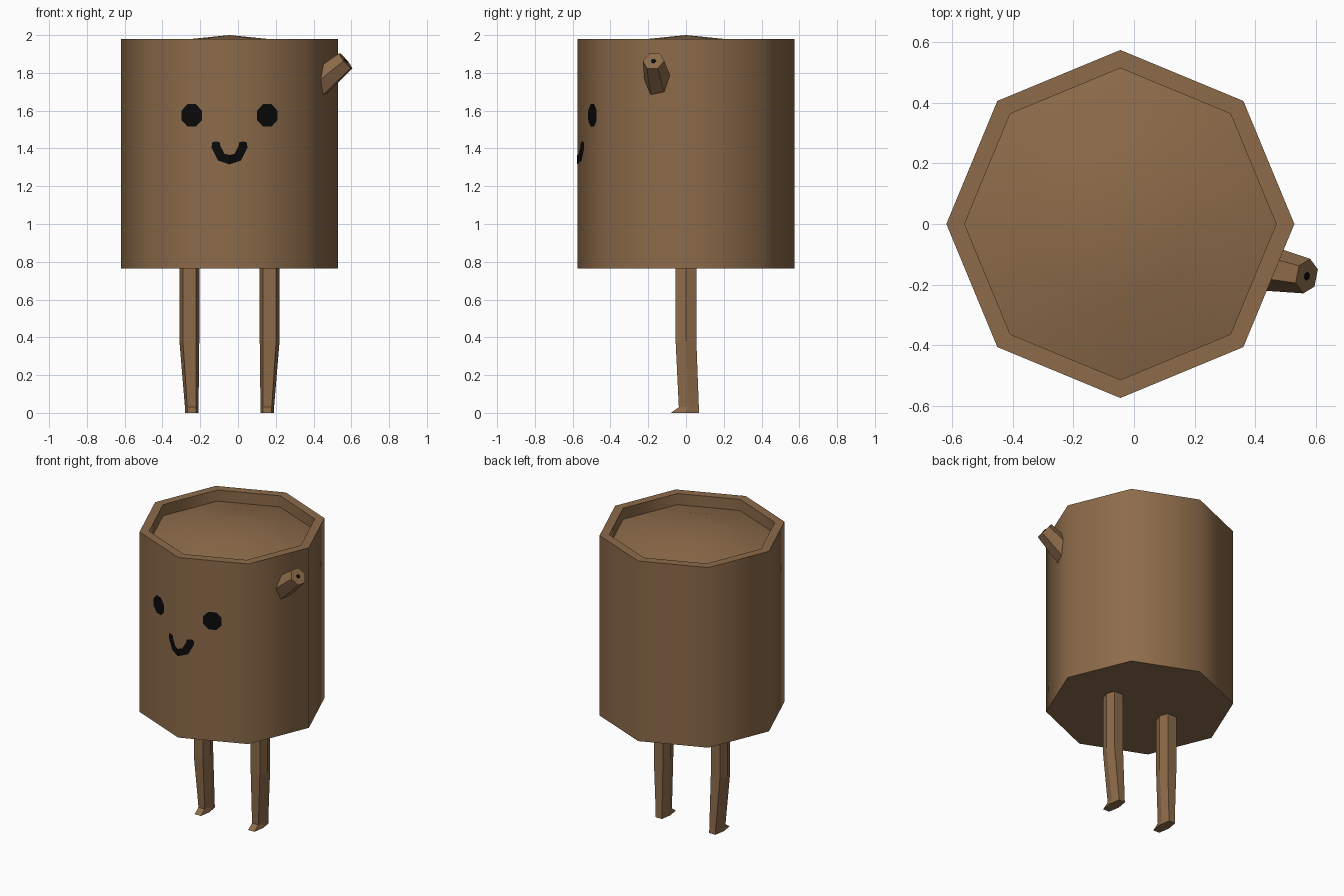
import bpy, bmesh, math
from mathutils import Vector

if "Cube" in bpy.data.objects:
    bpy.data.objects.remove(bpy.data.objects["Cube"])

CX = -0.045          # body axis
R = 0.574            # body radius (octagon corners)


def material(name, rgb):
    m = bpy.data.materials.new(name)
    m.diffuse_color = (*rgb, 1)
    m.use_nodes = True
    m.node_tree.nodes["Principled BSDF"].inputs["Base Color"].default_value = m.diffuse_color
    return m


BROWN = material("bark brown", (0.265, 0.147, 0.068))
BLACK = material("black", (0.003, 0.003, 0.003))


def make(name, bm, mat, smooth=None):
    me = bpy.data.meshes.new(name)
    bm.to_mesh(me)
    bm.free()
    me.materials.append(mat)
    if smooth:
        me.shade_smooth()
        me.set_sharp_from_angle(angle=math.radians(smooth))
    ob = bpy.data.objects.new(name, me)
    bpy.context.collection.objects.link(ob)
    return ob


def loft(rings, tip=None):
    """Skin a list of point rings, closing the ends (tip = end in a point)."""
    bm = bmesh.new()
    vs = [[bm.verts.new(p) for p in r] for r in rings]
    n = len(vs[0])
    for a, b in zip(vs, vs[1:]):
        for i in range(n):
            j = (i + 1) % n
            bm.faces.new((a[i], a[j], b[j], b[i]))
    bm.faces.new(vs[0][::-1])
    if tip:
        t = bm.verts.new(tip)
        for i in range(n):
            bm.faces.new((vs[-1][i], vs[-1][(i + 1) % n], t))
    else:
        bm.faces.new(vs[-1])
    bmesh.ops.recalc_face_normals(bm, faces=bm.faces)
    return bm


def octagon(r, z):
    return [(CX + r * math.cos(i * math.pi / 4), r * math.sin(i * math.pi / 4), z)
            for i in range(8)]


# Stump body with raised rim and domed, sunken top
body = [(R, 0.765), (R, 1.98), (0.514, 1.98), (0.514, 1.905), (0.26, 1.974)]
make("stump_body", loft([octagon(r, z) for r, z in body], (CX, 0, 2.0)), BROWN, 50)

# Legs: hexagonal, tapering below the knee, with a small toe
HEX = [(1, 0), (.65, 1), (-.65, 1), (-1, 0), (-.65, -1), (.65, -1)]
LEG = [(.2125, 0, .775, .0525, .055), (.2125, 0, .38, .0525, .055),
       (.2, .015, .03, .036, .053), (.2, -.005, 0, .036, .075)]
for side, s in (("left", -1), ("right", 1)):
    rings = [[(CX + s * (x + rx * u), y + ry * v, z) for u, v in HEX]
             for x, y, z, rx, ry in LEG]
    make(side + "_leg", loft(rings), BROWN)

# Cut branch stub on the right, with a dark core on its end
tip = Vector((0.57, -0.172, 1.863))
axis = Vector((0.75, -0.15, 0.62)).normalized()
side_v = axis.cross(Vector((0, 0, 1))).normalized()
up_v = side_v.cross(axis)


def branch_ring(d, r, n=6):
    c = tip + axis * d
    return [c + r * (math.cos(k * math.tau / n) * side_v + math.sin(k * math.tau / n) * up_v)
            for k in range(n)]


make("branch_stub", loft([branch_ring(-0.22, 0.08), branch_ring(0, 0.058)]), BROWN)
make("branch_core", loft([branch_ring(-0.001, 0.014), branch_ring(0.003, 0.014)]), BLACK)


# Painted face: flat shapes laid on the two front facets
def paint(name, polys, sides=(-1, 1)):
    bm = bmesh.new()
    for s in sides:
        for poly in polys:
            f = bm.faces.new([bm.verts.new((CX + s * x, -R - 0.004 + x * math.tan(math.pi / 8), z))
                              for x, z in poly])
            f.normal_update()
            if f.normal.y > 0:
                f.normal_flip()
    bmesh.ops.remove_doubles(bm, verts=bm.verts, dist=0.0005)
    make(name, bm, BLACK)


eye = [(0.2 + 0.059 * math.cos((k + .5) * math.pi / 4),
        1.575 + 0.064 * math.sin((k + .5) * math.pi / 4)) for k in range(8)]
paint("left_eye", [eye], (-1,))
paint("right_eye", [eye], (1,))

inner = [(0, 1.365), (.027, 1.372), (.047, 1.41)]
outer = [(0, 1.315), (.06, 1.335), (.095, 1.405)]
mouth = [[outer[i], outer[i + 1], inner[i + 1], inner[i]] for i in range(2)]
mouth.append([inner[2], outer[2], (.092, 1.43), (.075, 1.438), (.053, 1.433)])
paint("mouth", mouth)
